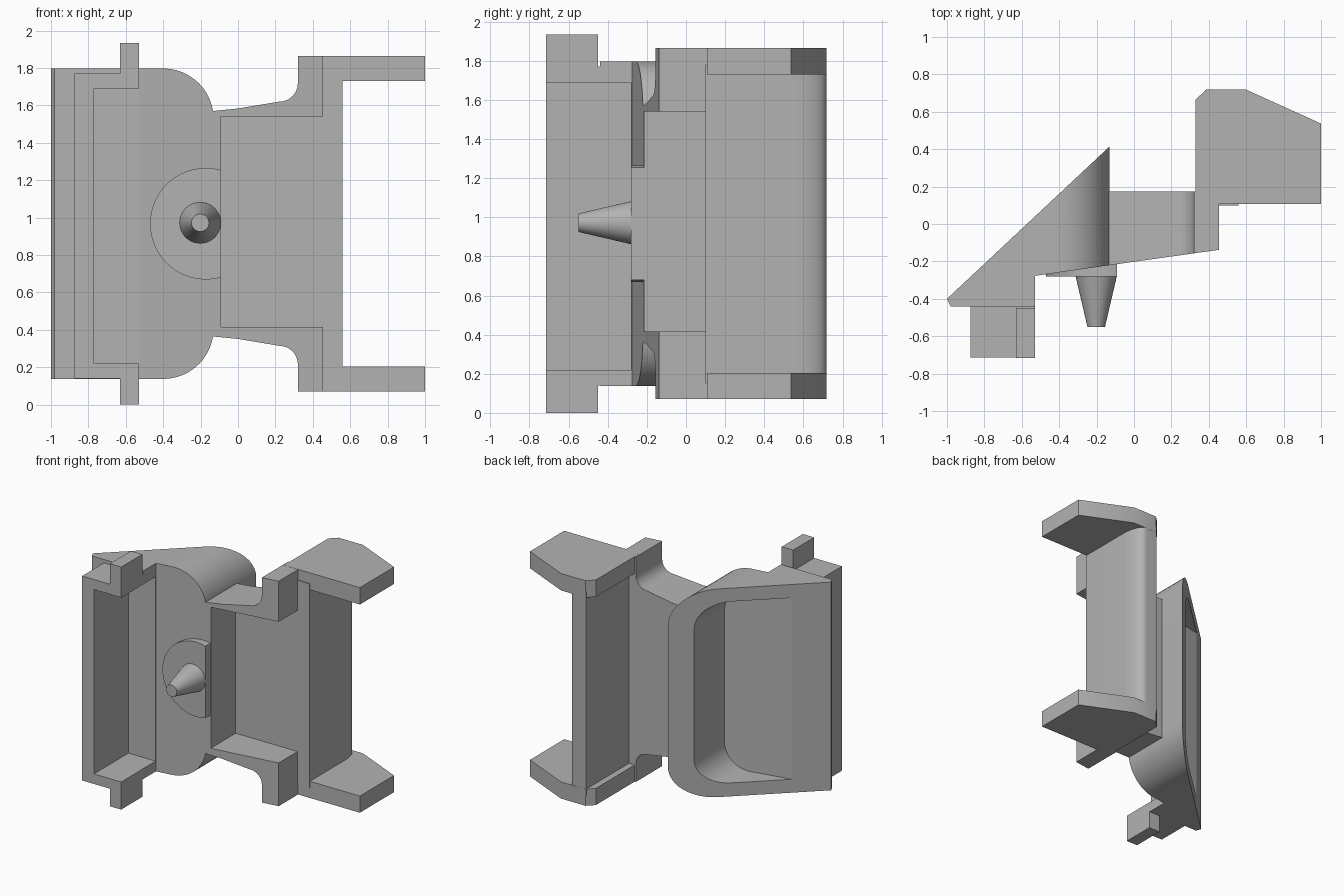
import bpy, bmesh, math
from mathutils import Vector

if "Cube" in bpy.data.objects:
    bpy.data.objects.remove(bpy.data.objects["Cube"])

MID = 0.967  # height of the mirror plane
grey = bpy.data.materials.new("light grey")
grey.diffuse_color = (0.45, 0.45, 0.45, 1)
grey.use_nodes = True
grey.node_tree.nodes["Principled BSDF"].inputs["Base Color"].default_value = grey.diffuse_color


def prism(name, pts, a, b, axis="z"):
    """Extrude a closed profile: axis z takes (x, y) points, axis y takes (x, z) points."""
    place = (lambda p, t: (p[0], p[1], t)) if axis == "z" else (lambda p, t: (p[0], t, p[1]))
    bm = bmesh.new()
    face = bm.faces.new([bm.verts.new(place(p, a)) for p in pts])
    ext = bmesh.ops.extrude_face_region(bm, geom=[face])["geom"]
    shift = Vector(place((0, 0), b - a))
    bmesh.ops.translate(bm, vec=shift, verts=[v for v in ext if isinstance(v, bmesh.types.BMVert)])
    bmesh.ops.recalc_face_normals(bm, faces=bm.faces)
    me = bpy.data.meshes.new(name)
    bm.to_mesh(me)
    bm.free()
    me.materials.append(grey)
    ob = bpy.data.objects.new(name, me)
    bpy.context.collection.objects.link(ob)
    return ob


def box(name, x0, x1, y0, y1, z0, z1):
    return prism(name, [(x0, y0), (x1, y0), (x1, y1), (x0, y1)], z0, z1)


def combine(ob, other, op):
    """Apply a boolean and remove the helper."""
    mod = ob.modifiers.new(op, "BOOLEAN")
    mod.operation, mod.object, mod.solver = op, other, "EXACT"
    bpy.context.view_layer.update()
    me = bpy.data.meshes.new_from_object(ob.evaluated_get(bpy.context.evaluated_depsgraph_get()))
    ob.modifiers.clear()
    ob.data = me
    bpy.data.objects.remove(other)


def arc(cx, cy, rx, ry, a0, a1, n=12):
    return [(cx + rx * math.cos(math.radians(a0 + (a1 - a0) * i / n)),
             cy + ry * math.sin(math.radians(a0 + (a1 - a0) * i / n))) for i in range(n + 1)]


def mirrored(upper):
    """Close an upper (x, z) outline with its reflection about the middle height."""
    return upper + [(x, 2 * MID - z) for x, z in reversed(upper)]


def rounded_block(name, plan, x0, x1, top, r):
    """Plan shape whose right-hand corners are rounded in front view."""
    ob = prism(name, plan, 0, 2)
    outline = mirrored([(x0, top)] + arc(x1 - r, top - r, r, r, 90, 0))
    combine(ob, prism("outline", outline, -1, 1.2, "y"), "INTERSECT")
    return ob


# Wedge with slanted back, rear pocket and front channel
wedge = rounded_block("wedge_body", [(-1, -0.4), (-0.98, -0.44), (-0.53, -0.44), (-0.53, -0.277),
                                     (-0.13, -0.22), (-0.13, 0.415)], -1.1, -0.13, 1.797, 0.27)
pocket = rounded_block("pocket", [(-0.79, -0.204), (-0.27, -0.10), (-0.27, 0.6), (-0.79, 0.6)],
                       -0.9, -0.27, 1.69, 0.2)
combine(wedge, pocket, "DIFFERENCE")
combine(wedge, box("channel", -0.77, -0.4, -0.8, -0.28, 0.22, 1.69), "DIFFERENCE")

# C-shaped front rail with end tabs
rail = box("front_rail", -0.875, -0.53, -0.715, -0.43, 0.14, 1.77)
combine(rail, box("rail_channel", -0.77, -0.4, -0.8, -0.2, 0.22, 1.69), "DIFFERENCE")
box("upper_tab", -0.63, -0.5295, -0.7155, -0.45, 1.69, 1.934)
box("lower_tab", -0.63, -0.5295, -0.7155, -0.45, 0, 0.22)

# Middle bridge: sloped front, curved waist, open front channel
bridge = prism("bridge", [(-0.2, -0.23), (0.455, -0.138), (0.455, 0.11), (0.40, 0.175), (-0.2, 0.175)], 0, 2)
waist = mirrored([(-0.2, 1.56), (-0.13, 1.57), (0, 1.583)]
                 + arc(0.222, 1.72, 0.098, 0.1, -90, 0, 10) + [(0.32, 1.864), (0.5, 1.864)])
combine(bridge, prism("waist", waist, -1, 1, "y"), "INTERSECT")
combine(bridge, box("bridge_channel", -0.09, 0.6, -0.5, 0.1, 0.415, 1.54), "DIFFERENCE")
# keep the rear pocket clear of the bridge
combine(bridge, box("bridge_trim", -0.5, -0.14, -0.5, 0.5, 0, 2), "DIFFERENCE")

# Upright wall with a rounded rear edge
prism("rear_wall", [(0.38, 0.1), (0.56, 0.1)] + arc(0.48, 0.55, 0.08, 0.167, 0, 90)
      + [(0.38, 0.717)], 0.15, 1.78)

# Pair of hooked arms
hook = [(0.33, 0.107), (1, 0.107), (1, 0.537), (0.6, 0.718), (0.385, 0.718), (0.33, 0.665)]
prism("upper_arm", hook, 1.73, 1.865)
prism("lower_arm", hook, 0.07, 0.203)

# Flat pad cut off on its right side
half = math.degrees(math.acos(0.08 / 0.298))
prism("round_pad", arc(-0.172, MID, 0.298, 0.298, half, 360 - half, 40), -0.28, -0.2, "y")

# Tapered pin
bpy.ops.mesh.primitive_cone_add(vertices=40, radius1=0.11, radius2=0.047, depth=0.27,
                                location=(-0.202, -0.415, MID + 0.005), rotation=(math.pi / 2, 0, 0))
pin = bpy.context.object
pin.name = "tapered_pin"
pin.data.materials.append(grey)

# Smooth the curves, keep edges crisp
bpy.ops.object.select_all(action="SELECT")
bpy.context.view_layer.objects.active = pin
bpy.ops.object.shade_smooth_by_angle(angle=math.radians(25))
